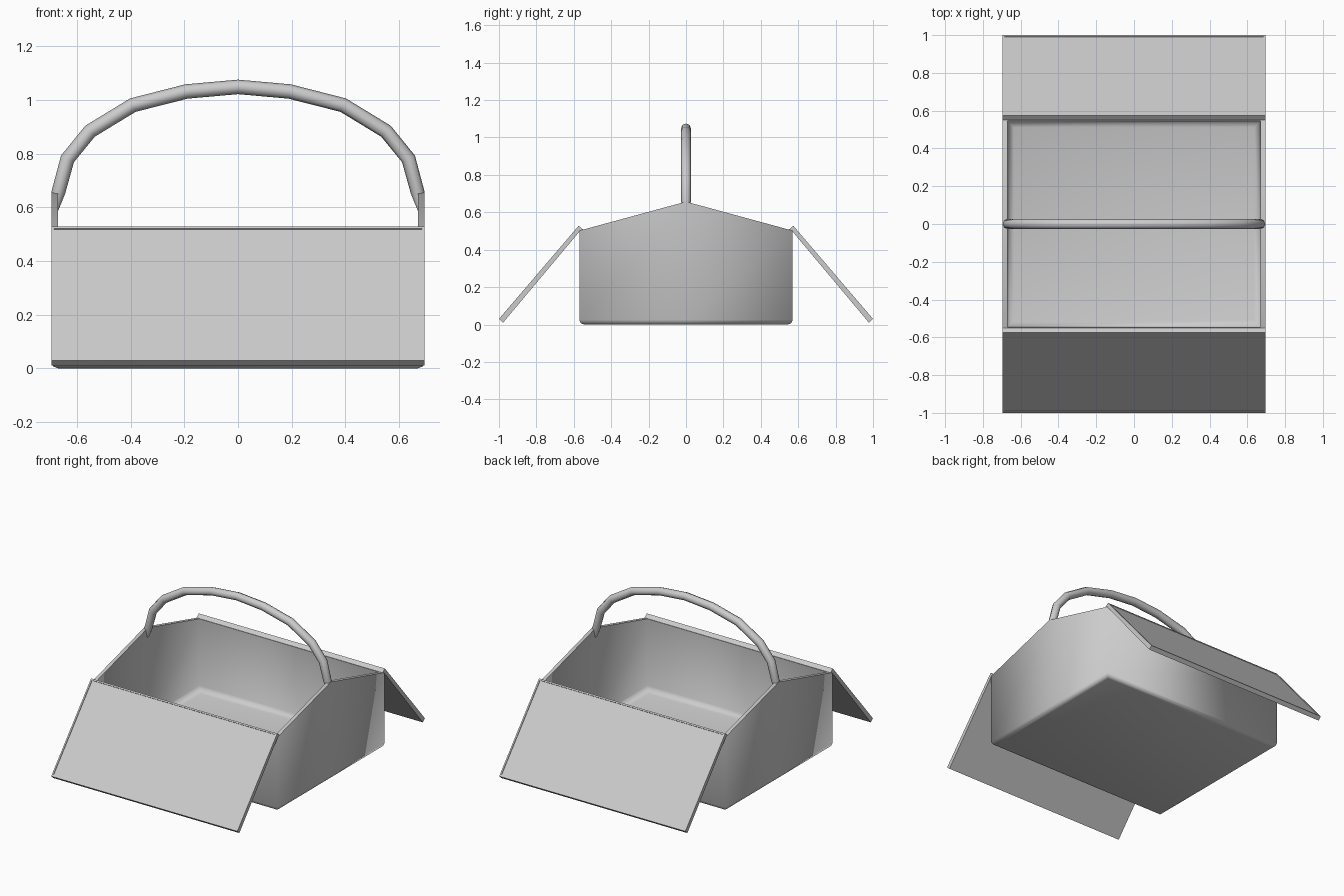
import bpy, bmesh

if "Cube" in bpy.data.objects:
    bpy.data.objects.remove(bpy.data.objects["Cube"])

HX, HY, WALL = 0.695, 0.57, 0.024


def finish(bm, name):
    bmesh.ops.recalc_face_normals(bm, faces=bm.faces[:])
    me = bpy.data.meshes.new(name)
    bm.to_mesh(me)
    bm.free()
    ob = bpy.data.objects.new(name, me)
    bpy.context.collection.objects.link(ob)
    return ob


def gable(y):
    return 0.657 - 0.155 * abs(y) / HY


# Basket body: rings lofted up the outside, over the rim and down the inside
bm = bmesh.new()


def ring(inset, z=None):
    x, y = HX - inset, HY - inset
    plan = [(-x, -y), (x, -y), (x, 0), (x, y), (-x, y), (-x, 0)]
    return [bm.verts.new((px, py, gable(py) if z is None else z)) for px, py in plan]


rings = [ring(0.025, 0), ring(0.007, 0.007), ring(0, 0.025), ring(0), ring(WALL),
         ring(WALL, 0.06), ring(WALL + 0.01, 0.035), ring(WALL + 0.035, 0.025)]
for a, b in zip(rings, rings[1:]):
    for i in range(6):
        j = (i + 1) % 6
        bm.faces.new((a[i], a[j], b[j], b[i]))
bm.faces.new(rings[0][::-1])
bm.faces.new(rings[-1])
for f in bm.faces:
    f.smooth = True
for r in (rings[3], rings[4]):
    for i in range(6):
        bm.edges.get((r[i], r[(i + 1) % 6])).smooth = False
finish(bm, "basket_body")

# Open lids: bent profile extruded across the width, with a shallow framed panel
LID = [(0.574, 0.528), (1.0, 0.03), (0.978, 0.01), (0.578, 0.487), (0.566, 0.502), (0.55, 0.508)]


def lid(name, side):
    bm = bmesh.new()
    left = [bm.verts.new((-HX, side * y, z)) for y, z in LID]
    right = [bm.verts.new((HX, side * y, z)) for y, z in LID]
    n = len(LID)
    quads = [bm.faces.new((left[i], left[(i + 1) % n], right[(i + 1) % n], right[i])) for i in range(n)]
    bm.faces.new(left)
    bm.faces.new(right)
    bmesh.ops.recalc_face_normals(bm, faces=bm.faces[:])
    bmesh.ops.inset_region(bm, faces=[quads[0]], thickness=0.014)
    bmesh.ops.inset_region(bm, faces=[quads[0]], thickness=0.001, depth=-0.004)
    finish(bm, name)


lid("front_lid", -1)
lid("back_lid", 1)

# Handle: segmented arch tube tapering into the side walls
half = [(0.683, 0.575, 0.3), (0.669, 0.655, 0.95), (0.635, 0.78, 1), (0.551, 0.883, 1),
        (0.392, 0.98, 1), (0.192, 1.031, 1)]
path = half + [(0, 1.048, 1)] + [(-x, z, r) for x, z, r in half[::-1]]
cu = bpy.data.curves.new("handle", "CURVE")
cu.dimensions = "3D"
cu.bevel_depth = 0.027
cu.bevel_resolution = 2
cu.use_fill_caps = True
sp = cu.splines.new("POLY")
sp.points.add(len(path) - 1)
for p, (x, z, r) in zip(sp.points, path):
    p.co = (x, 0, z, 1)
    p.radius = r
tube = bpy.data.objects.new("handle", cu)
bpy.context.collection.objects.link(tube)
bpy.context.view_layer.objects.active = tube
tube.select_set(True)
bpy.ops.object.convert(target="MESH")
bpy.ops.object.shade_smooth_by_angle(angle=0.9)
